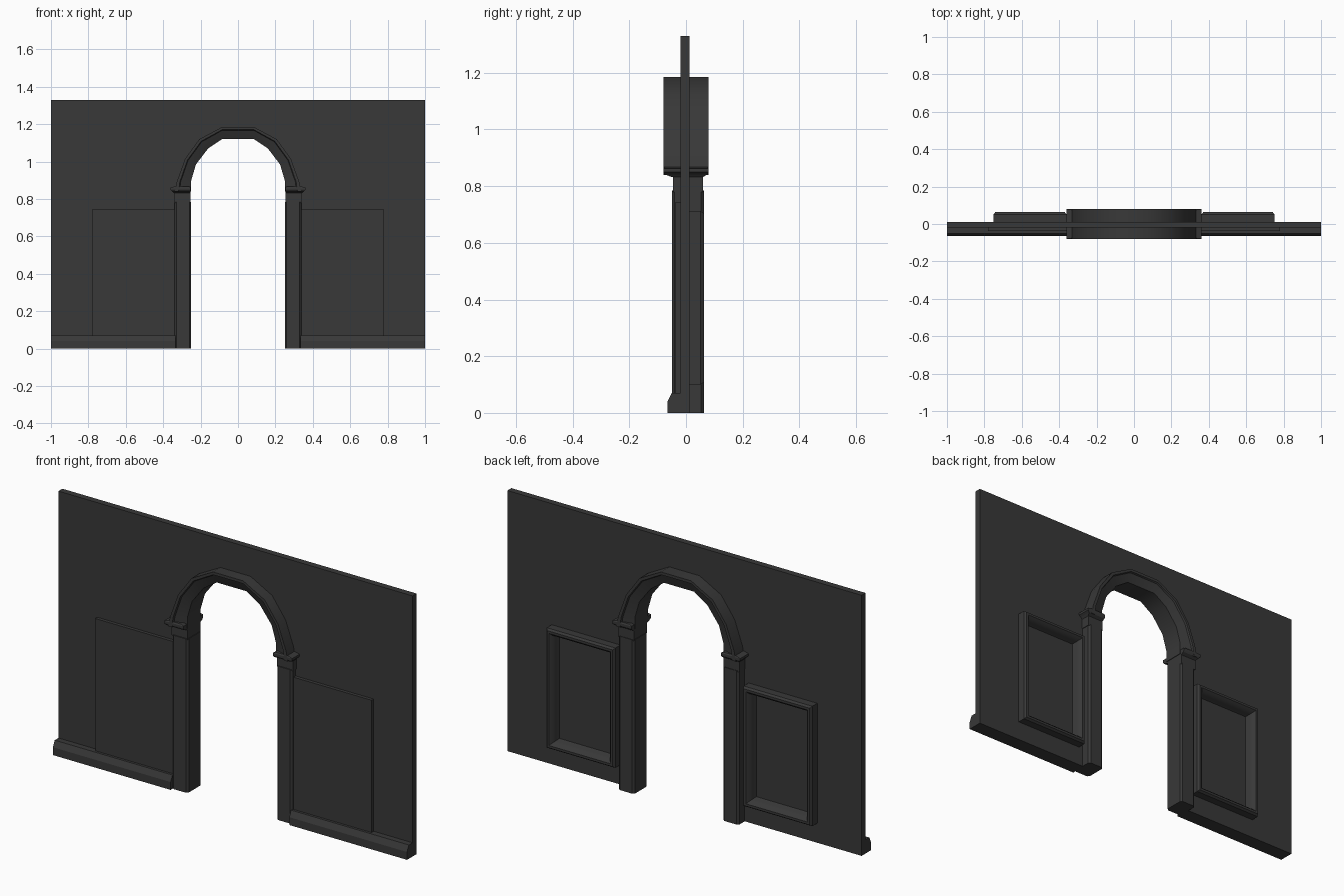
import bpy, bmesh

cube = bpy.data.objects.get("Cube")
if cube:
    bpy.data.objects.remove(cube, do_unlink=True)

# One dark stone colour
stone = bpy.data.materials.new("dark_stone")
stone.use_nodes = True
COLOR = (0.04, 0.04, 0.04, 1)
stone.diffuse_color = COLOR
bsdf = stone.node_tree.nodes["Principled BSDF"]
bsdf.inputs["Base Color"].default_value = COLOR
bsdf.inputs["Roughness"].default_value = 0.8


def loft(name, rings, closed=False, smooth=False):
    """Skin equal rings of points; cap the ends unless the loop is closed."""
    bm = bmesh.new()
    loops = [[bm.verts.new(p) for p in ring] for ring in rings]
    n = len(loops[0])
    pairs = list(zip(loops, loops[1:]))
    if closed:
        pairs.append((loops[-1], loops[0]))
    else:
        bm.faces.new(loops[0])
        bm.faces.new(loops[-1])
    for a, b in pairs:
        for i in range(n):
            j = (i + 1) % n
            bm.faces.new((a[i], a[j], b[j], b[i]))
    bmesh.ops.recalc_face_normals(bm, faces=bm.faces)
    mesh = bpy.data.meshes.new(name)
    bm.to_mesh(mesh)
    bm.free()
    mesh.materials.append(stone)
    obj = bpy.data.objects.new(name, mesh)
    bpy.context.collection.objects.link(obj)
    if smooth:
        bpy.ops.object.select_all(action="DESELECT")
        obj.select_set(True)
        bpy.context.view_layer.objects.active = obj
        bpy.ops.object.shade_smooth_by_angle(angle=0.6)
    return obj


def rect(x0, x1, y0, y1, z, c=0.0):
    """Horizontal rectangle with corners cut by c."""
    if not c:
        return [(x0, y0, z), (x1, y0, z), (x1, y1, z), (x0, y1, z)]
    return [(x0 + c, y0, z), (x1 - c, y0, z), (x1, y0 + c, z), (x1, y1 - c, z),
            (x1 - c, y1, z), (x0 + c, y1, z), (x0, y1 - c, z), (x0, y0 + c, z)]


def mirrored(points):
    return points + [(-x, z) for x, z in reversed(points)]


# Inner and outer outlines of the arch, right springing to left springing
inner = mirrored([(.25, .84), (.25, .90), (.225, .985), (.16, 1.07), (.085, 1.12)])
outer = mirrored([(.337, .84), (.328, .89), (.283, 1.015), (.207, 1.12), (.085, 1.185)])


def mix(t):
    return [(a[0] + (b[0] - a[0]) * t, a[1] + (b[1] - a[1]) * t)
            for a, b in zip(inner, outer)]


# Wall with the arched opening
opening = mix(0.4)
leg = opening[0][0]
outline = [(1, 0), (1, 1.33), (-1, 1.33), (-1, 0), (-leg, 0)] + opening[::-1] + [(leg, 0)]
loft("wall", [[(x, y, z) for x, z in outline] for y in (-.02, .012)])

# Arch moulding: broad rim outside, sloping in to the soffit
section = [(0, -.05), (.3, -.06), (.72, -.072), (.78, -.08), (1, -.08),
           (1, .08), (.78, .08), (.72, .072), (.3, .062), (0, .055)]
levels = [(mix(t), y) for t, y in section]
loft("arch_moulding", [[(pts[i][0], y, pts[i][1]) for pts, y in levels]
                       for i in range(len(inner))], smooth=True)

frame_section = [(0, .008), (0, .052), (.008, .063), (.02, .063),
                 (.032, .05), (.036, .03), (.045, .008)]
plinth_section = [(-.015, 0), (-.065, 0), (-.065, .04), (-.05, .07), (-.015, .07)]

for side, s in (("left", 1), ("right", -1)):
    def flip(ring):
        return [(x * s, y, z) for x, y, z in ring]

    # Chamfered pillar lining the opening
    loft(side + "_pillar", [flip(rect(.25, .34, -.05, .063, z, .01)) for z in (0, .785)])

    # Neck and flared capital under the arch
    loft(side + "_neck", [flip(rect(.253, .343, -.045, .06, z)) for z in (.78, .84)])
    loft(side + "_capital", [
        flip(rect(.253, .343, -.05, .06, .832)),
        flip(rect(.253, .352, -.076, .076, .842)),
        flip(rect(.253, .362, -.08, .08, .85)),
        flip(rect(.253, .362, -.08, .08, .862)),
        flip(rect(.265, .335, -.076, .076, .868))])

    # Plain raised panel on the front
    loft(side + "_front_panel", [flip(rect(.335, .78, -.037, -.015, z)) for z in (.06, .745)])

    # Plinth along the front foot of the wall
    loft(side + "_plinth", [[(x * s, y, z) for y, z in plinth_section] for x in (.335, 1)])

    # Moulded picture-frame panel on the back
    corners = [(.362, .1, 1, 1), (.75, .1, -1, 1), (.75, .712, -1, -1), (.362, .712, 1, -1)]
    loft(side + "_back_frame",
         [flip([(x + dx * i, y, z + dz * i) for i, y in frame_section])
          for x, z, dx, dz in corners], closed=True, smooth=True)
